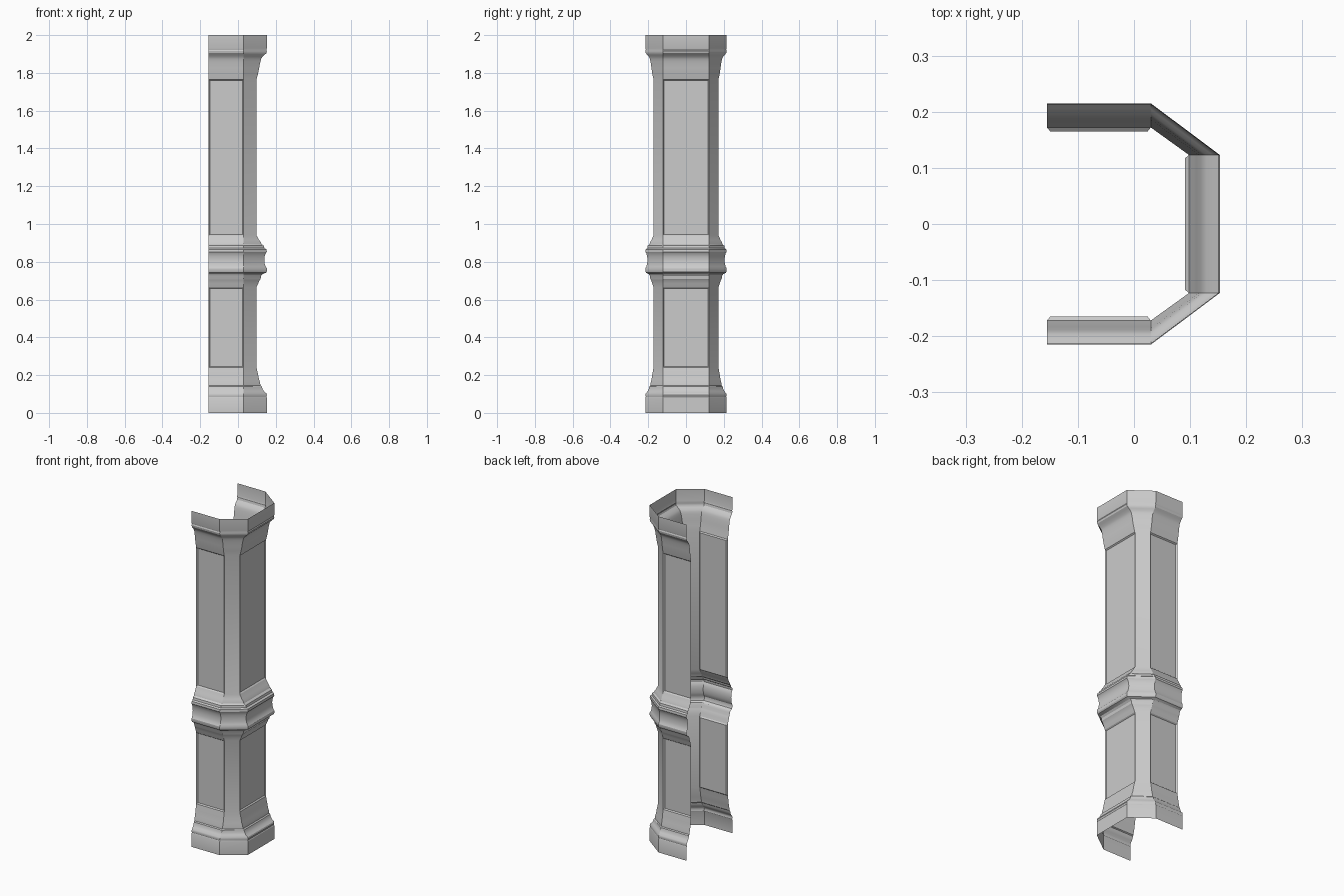
import bpy, bmesh

if "Cube" in bpy.data.objects:
    bpy.data.objects.remove(bpy.data.objects["Cube"])

# Moulding profile of the right face: (x, z), bottom to top
BASE = [(.153, 0), (.153, .08), (.15, .085), (.153, .095), (.15, .104), (.137, .115), (.129, .128),
        (.126, .14), (.119, .145), (.117, .16), (.111, .178), (.106, .205), (.098, .24)]
COLLAR = [(.098, .665), (.107, .685), (.114, .703), (.12, .71), (.122, .725), (.13, .735),
          (.148, .742), (.153, .75), (.153, .765), (.146, .775), (.141, .79), (.139, .81),
          (.141, .828), (.147, .845), (.153, .852), (.151, .866), (.14, .872), (.137, .885),
          (.125, .893), (.121, .903), (.112, .915), (.098, .94)]
CAPITAL = [(.098, 1.765), (.106, 1.795), (.112, 1.825), (.116, 1.85), (.119, 1.86),
           (.122, 1.873), (.129, 1.885), (.14, 1.895), (.15, 1.904), (.153, 1.915),
           (.15, 1.922), (.153, 1.93), (.153, 2.0)]
profile = BASE + COLLAR + CAPITAL
shafts = (len(BASE) - 1, len(BASE) + len(COLLAR) - 1)


def ring(bm, x, z):
    """Half-octagon outline, open at the back (-x)."""
    y = .172 + (x - .098) * .043 / .055
    half = [(-.155, -y), (.03, -y), (x, -.123)]
    pts = half + [(a, -b) for a, b in reversed(half)]
    return [bm.verts.new((a, b, z)) for a, b in pts]


# Pillar shell: profile carried around the outline
bm = bmesh.new()
rings = [ring(bm, x, z) for x, z in profile]
panels = []
for i, (a, b) in enumerate(zip(rings, rings[1:])):
    for j in range(5):
        f = bm.faces.new((a[j], a[j + 1], b[j + 1], b[j]))
        if i in shafts and j % 2 == 0:
            panels.append(f)

# Recessed panels on the front, right and back of each shaft
bmesh.ops.inset_individual(bm, faces=panels, thickness=.004, depth=0)
bmesh.ops.inset_individual(bm, faces=panels, thickness=.008, depth=-.007)

mesh = bpy.data.meshes.new("pillar_shell")
bm.to_mesh(mesh)
bm.free()
pillar = bpy.data.objects.new("pillar_shell", mesh)
bpy.context.collection.objects.link(pillar)
bpy.context.view_layer.objects.active = pillar
pillar.select_set(True)
bpy.ops.object.shade_smooth_by_angle(angle=.5)
